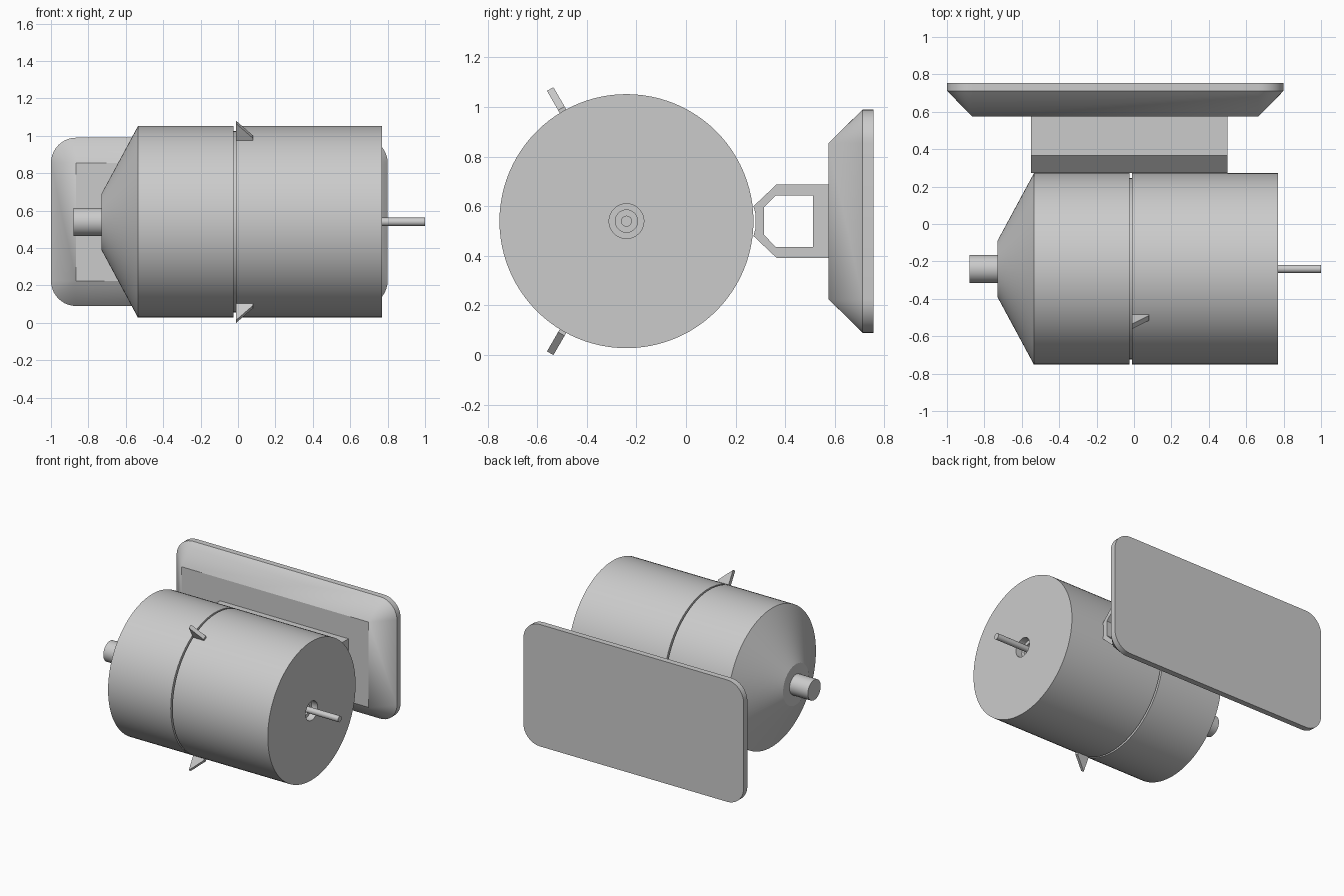
import bpy, bmesh, math
from mathutils import Vector, Matrix

if "Cube" in bpy.data.objects:
    bpy.data.objects.remove(bpy.data.objects["Cube"])

CY, CZ = -0.24, 0.54          # drum axis (runs along x)


def finish(name, bm, smooth=True):
    bmesh.ops.remove_doubles(bm, verts=bm.verts, dist=1e-5)
    bmesh.ops.recalc_face_normals(bm, faces=bm.faces)
    me = bpy.data.meshes.new(name)
    bm.to_mesh(me)
    bm.free()
    ob = bpy.data.objects.new(name, me)
    bpy.context.collection.objects.link(ob)
    if smooth:
        bpy.ops.object.select_all(action='DESELECT')
        ob.select_set(True)
        bpy.context.view_layer.objects.active = ob
        bpy.ops.object.shade_smooth_by_angle(angle=math.radians(20))
    return ob


def bridge(bm, rings, closed=False):
    n = len(rings[0])
    pairs = list(zip(rings, rings[1:])) + ([(rings[-1], rings[0])] if closed else [])
    for a, b in pairs:
        for i in range(n):
            j = (i + 1) % n
            bm.faces.new((a[i], a[j], b[j], b[i]))


def lathe(name, profile, seg=96):
    """Turn (x, radius) points around the drum axis and cap both ends."""
    bm = bmesh.new()
    rings = [[bm.verts.new((x, CY + r * math.cos(2 * math.pi * i / seg),
                            CZ + r * math.sin(2 * math.pi * i / seg)))
              for i in range(seg)] for x, r in profile]
    bridge(bm, rings)
    bm.faces.new(rings[0])
    bm.faces.new(rings[-1])
    return finish(name, bm)


# drum with cone nose, seam groove and stepped shaft socket
lathe("drum", [(-0.73, 0.15), (-0.535, 0.512), (-0.023, 0.512), (-0.023, 0.485),
               (-0.01, 0.485), (-0.01, 0.512), (0.77, 0.512), (0.77, 0.07),
               (0.72, 0.07), (0.72, 0.045), (0.67, 0.045)])
lathe("nose_stub", [(-0.88, 0.075), (-0.72, 0.075)], 48)
lathe("shaft", [(0.66, 0.022), (1.0, 0.022)], 32)

# small triangular fins on the seam, above and below
for name, deg in (("upper_fin", 120), ("lower_fin", 240)):
    bm = bmesh.new()
    tri = [(-0.01, 0.615), (0.08, 0.525), (0.08, 0.505), (-0.01, 0.505)]
    rings = [[bm.verts.new((x, r, t)) for x, r in tri] for t in (-0.015, 0.015)]
    bridge(bm, rings)
    for r in rings:
        bm.faces.new(r)
    bm.transform(Matrix.Translation((0, CY, CZ)) @ Matrix.Rotation(math.radians(deg), 4, 'X'))
    finish(name, bm, False)

# hollow bracket: mirrored half profiles (y, z offset) extruded along x
def mirrored(half):
    return half + [(y, -z) for y, z in reversed(half)]

outer = mirrored([(0.28, 0.03), (0.272, 0.06), (0.365, 0.148), (0.58, 0.148)])
inner = mirrored([(0.315, 0.03), (0.315, 0.056), (0.362, 0.104), (0.512, 0.104)])
bm = bmesh.new()
bridge(bm, [[bm.verts.new((x, y, CZ + z)) for y, z in prof]
            for x, prof in ((-0.55, outer), (0.5, outer), (0.5, inner), (-0.55, inner))], True)
finish("bracket", bm, False)

# mounting plate: rounded slab tapering to a sharp rectangle
def plate_ring(bm, y, radius, steps=10):
    ring = []
    for k, (sx, sz) in enumerate(((1, 1), (-1, 1), (-1, -1), (1, -1))):
        for i in range(steps + 1):
            a = math.pi / 2 * (k + i / steps)
            ring.append(bm.verts.new((-0.1 + sx * 0.765 + radius * math.cos(a), y,
                                      CZ + sz * 0.315 + radius * math.sin(a))))
    return ring

bm = bmesh.new()
rings = [plate_ring(bm, 0.755, 0.135), plate_ring(bm, 0.712, 0.135), plate_ring(bm, 0.575, 0.0)]
bridge(bm, rings)
bm.faces.new(rings[0])
bm.faces.new([rings[2][k * 11] for k in range(4)])
# collapse the sharp inner corners, dropping degenerate faces
bmesh.ops.dissolve_degenerate(bm, dist=1e-5, edges=bm.edges)
finish("mounting_plate", bm)
